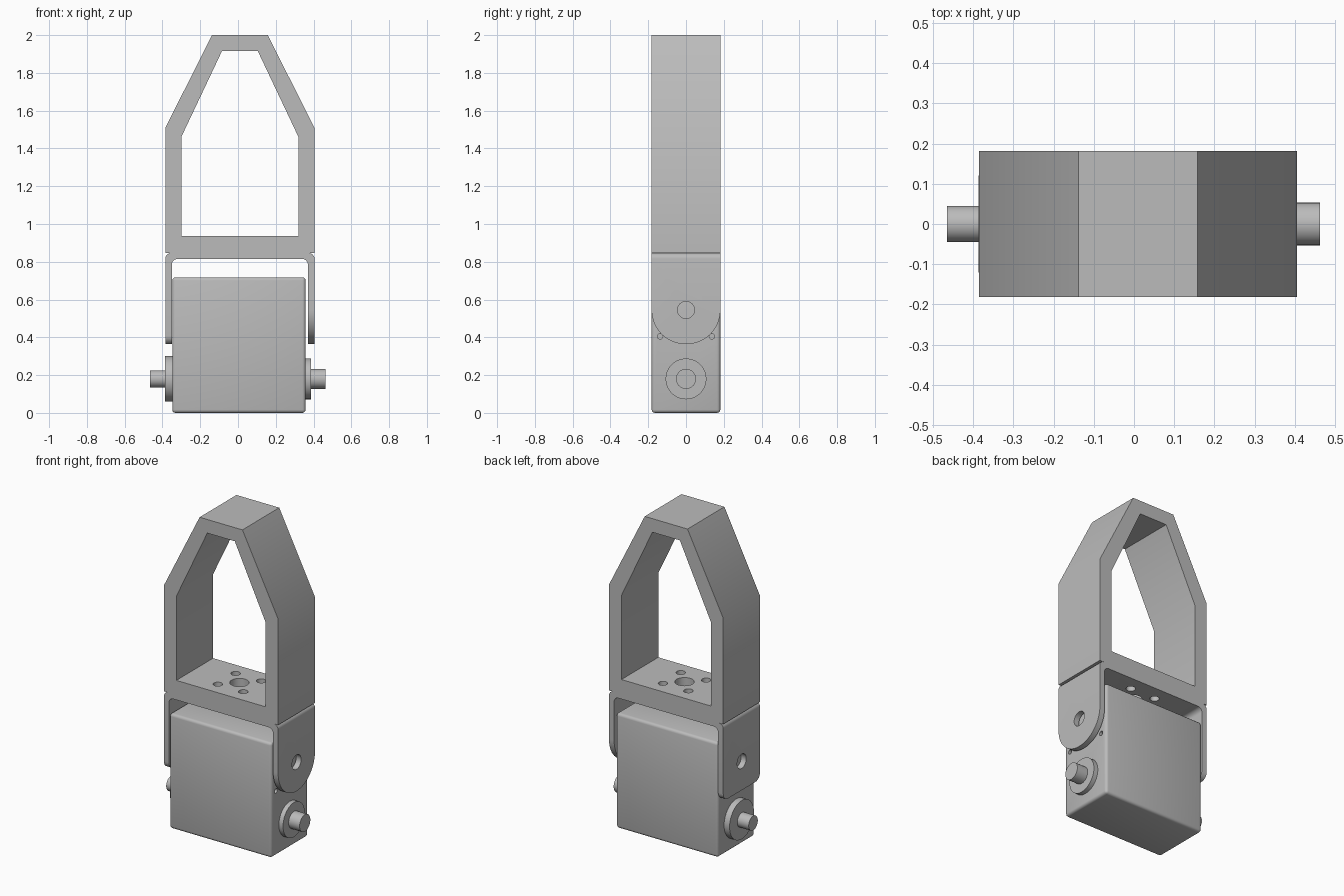
import bpy, bmesh, math
from mathutils import Matrix, Vector

cube = bpy.data.objects.get("Cube")
if cube:
    bpy.data.objects.remove(cube, do_unlink=True)

grey = bpy.data.materials.new("plain grey")
grey.use_nodes = True
grey.diffuse_color = (0.5, 0.5, 0.5, 1)
grey.node_tree.nodes["Principled BSDF"].inputs["Base Color"].default_value = (0.5, 0.5, 0.5, 1)

CX, HALF = 0.01, 0.182       # frame centre in x, half depth in y
AXLE_Z, PIVOT_Z = 0.18, 0.545


def finish(name, bm):
    bmesh.ops.recalc_face_normals(bm, faces=bm.faces)
    mesh = bpy.data.meshes.new(name)
    bm.to_mesh(mesh)
    bm.free()
    ob = bpy.data.objects.new(name, mesh)
    bpy.context.collection.objects.link(ob)
    mesh.materials.append(grey)
    return ob


def activate(ob):
    bpy.ops.object.select_all(action='DESELECT')
    ob.select_set(True)
    bpy.context.view_layer.objects.active = ob


def smooth(ob):
    activate(ob)
    bpy.ops.object.shade_smooth_by_angle(angle=math.radians(35))


def prism(polygons):
    """Extrude x-z polygons through the full depth in y."""
    bm = bmesh.new()
    for poly in polygons:
        bm.faces.new([bm.verts.new((x, -HALF, z)) for x, z in poly])
    bmesh.ops.remove_doubles(bm, verts=bm.verts, dist=1e-5)
    ext = bmesh.ops.extrude_face_region(bm, geom=bm.faces[:])
    moved = [v for v in ext["geom"] if isinstance(v, bmesh.types.BMVert)]
    bmesh.ops.translate(bm, verts=moved, vec=(0, 2 * HALF, 0))
    bmesh.ops.recalc_face_normals(bm, faces=bm.faces)
    return bm


def cylinder(name, radius, start, end):
    """Cylinder between two points."""
    a, b = Vector(start), Vector(end)
    turn = (b - a).to_track_quat('Z', 'Y').to_matrix().to_4x4()
    bm = bmesh.new()
    bmesh.ops.create_cone(bm, cap_ends=True, segments=40, radius1=radius, radius2=radius,
                          depth=(b - a).length, matrix=Matrix.Translation((a + b) / 2) @ turn)
    return finish(name, bm)


def drill(ob, radius, start, end):
    cutter = cylinder("hole_cutter", radius, start, end)
    cutter.hide_render = True
    mod = ob.modifiers.new("hole", 'BOOLEAN')
    mod.operation, mod.solver, mod.object = 'DIFFERENCE', 'EXACT', cutter
    activate(ob)
    bpy.ops.object.modifier_apply(modifier=mod.name)
    bpy.data.objects.remove(cutter, do_unlink=True)


def round_edges(bm, test, radius, segments):
    edges = [e for e in bm.edges if test(*(v.co for v in e.verts))]
    bmesh.ops.bevel(bm, geom=edges, offset=radius, offset_type='OFFSET',
                    segments=segments, profile=0.5, affect='EDGES')


def house(half_base, bottom, shoulder, half_top, top):
    """Outline with straight walls and a tapered top."""
    right = [(half_base, bottom), (half_base, shoulder), (half_top, top)]
    return [(CX + x, z) for x, z in right] + [(CX - x, z) for x, z in reversed(right)]


# Tapered hollow frame
outer = house(0.395, 0.846, 1.508, 0.148, 2.0)
inner = house(0.309, 0.937, 1.463, 0.095, 1.915)
ring = [[outer[i], outer[(i + 1) % 6], inner[(i + 1) % 6], inner[i]] for i in range(6)]
frame = finish("tapered_frame", prism(ring))

# U-shaped bracket with bent corners
low, ceiling, top = 0.364, 0.815, 0.846
wide, narrow = 0.395, 0.36
u_shape = [(CX - wide, low), (CX - wide, top), (CX + wide, top), (CX + wide, low),
           (CX + narrow, low), (CX + narrow, ceiling), (CX - narrow, ceiling), (CX - narrow, low)]
bm = prism([u_shape])
round_edges(bm, lambda a, b: abs(a.y - b.y) > 0.1 and a.z > 0.7, 0.03, 6)
# Left arm has small round corners, right arm a full round end
for side, radius, segments in ((-1, 0.045, 6), (1, 0.18, 20)):
    round_edges(bm, lambda a, b: (abs(a.x - b.x) > 0.02 and abs(a.z - low) < 0.001
                                  and abs(b.z - low) < 0.001 and a.x * side > 0),
                radius, segments)
bracket = finish("bracket", bm)

# Pivot holes in the arms
for side in (-1, 1):
    drill(bracket, 0.045, (side * 0.3, 0, PIVOT_Z), (side * 0.5, 0, PIVOT_Z))

# Mounting holes through the frame base and the bracket
mounts = [(0.055, 0, 0)] + [(0.027, 0.088 * i, 0.088 * j) for i in (-1, 1) for j in (-1, 1)]
for ob in (frame, bracket):
    for radius, dx, y in mounts:
        drill(ob, radius, (CX + dx, y, 0.78), (CX + dx, y, 1.0))

# Motor body with rounded edges
left_x, right_x, height = -0.348, 0.358, 0.718
bm = bmesh.new()
bmesh.ops.create_cube(bm, size=1)
bmesh.ops.scale(bm, verts=bm.verts, vec=(right_x - left_x, 2 * HALF, height))
bmesh.ops.translate(bm, verts=bm.verts, vec=((left_x + right_x) / 2, 0, height / 2))
round_edges(bm, lambda a, b: True, 0.017, 3)
body = finish("motor_body", bm)
for y in (-0.137, 0.137):
    drill(body, 0.014, (0.32, y, 0.405), (0.4, y, 0.405))

# Hubs and axles on both sides
parts = [frame, bracket, body]
for name, radius, x0, x1 in (("left_hub", 0.108, right_x - 0.01, 0.387),
                             ("left_axle", 0.053, 0.38, 0.463),
                             ("right_hub", 0.121, left_x + 0.01, -0.386),
                             ("right_axle", 0.045, -0.38, -0.465)):
    parts.append(cylinder(name, radius, (x0, 0, AXLE_Z), (x1, 0, AXLE_Z)))

for ob in parts:
    smooth(ob)
